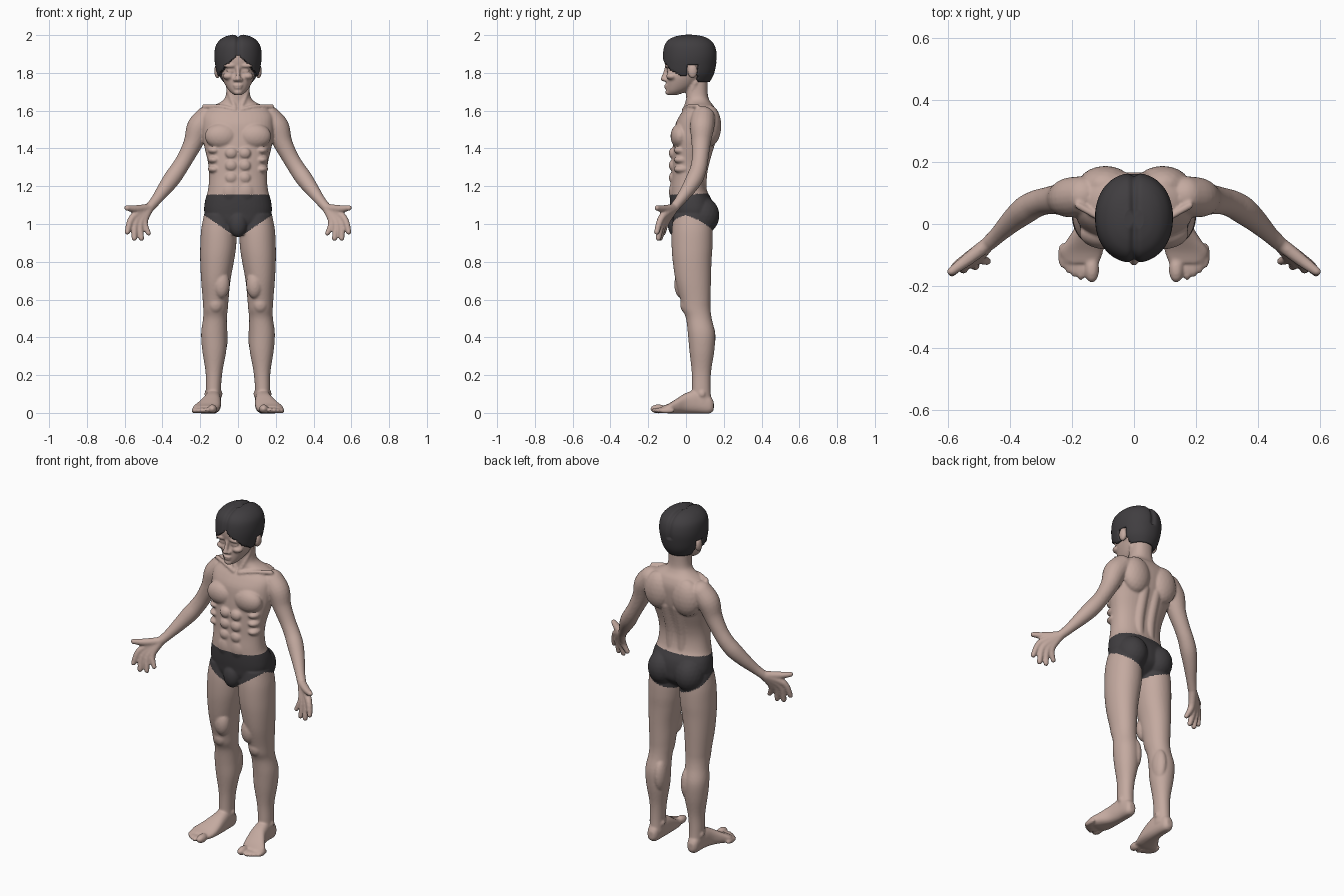
import bpy, bmesh, math
from mathutils import Vector, Matrix

default = bpy.data.objects.get("Cube")
if default:
    bpy.data.objects.remove(default, do_unlink=True)


def material(name, colour):
    mat = bpy.data.materials.new(name)
    mat.use_nodes = True
    mat.diffuse_color = (*colour, 1)
    mat.node_tree.nodes["Principled BSDF"].inputs["Base Color"].default_value = (*colour, 1)
    return mat


skin_colour = material("skin", (0.55, 0.40, 0.35))
dark_colour = material("charcoal", (0.052, 0.048, 0.052))


def smooth_rows(rows, steps):
    """Catmull-Rom interpolation between rows of numbers."""
    result = []
    last = len(rows) - 1
    for i in range(last):
        quad = rows[max(i - 1, 0)], rows[i], rows[i + 1], rows[min(i + 2, last)]
        for s in range(steps):
            t = s / steps
            result.append([
                b + t * (c - a + t * (2 * a - 5 * b + 4 * c - d + t * (3 * (b - c) + d - a))) / 2
                for a, b, c, d in zip(*quad)])
    result.append(list(rows[last]))
    return result


def bridge(bm, rings):
    """Join rings of points into a closed tube."""
    loops = [[bm.verts.new(p) for p in ring] for ring in rings]
    count = len(loops[0])
    for low, high in zip(loops, loops[1:]):
        for i in range(count):
            j = (i + 1) % count
            bm.faces.new((low[i], low[j], high[j], high[i]))
    bm.faces.new(loops[0][::-1])
    bm.faces.new(loops[-1])


def loft(bm, rows, power=2.0, along_y=False, segments=40, steps=5):
    """Rows are: position, side from, side to, depth from, depth to."""
    def bend(value):
        return math.copysign(abs(value) ** (2 / power), value)
    rings = []
    for pos, a0, a1, b0, b1 in smooth_rows(rows, steps):
        ring = []
        for i in range(segments):
            angle = math.tau * i / segments
            a = (a0 + a1) / 2 + (a1 - a0) / 2 * bend(math.cos(angle))
            b = (b0 + b1) / 2 + (b1 - b0) / 2 * bend(math.sin(angle))
            ring.append((a, pos, b) if along_y else (a, b, pos))
        rings.append(ring)
    bridge(bm, rings)


def centred(rows):
    """Expand: height, half width, front, back."""
    return [(z, -w, w, front, back) for z, w, front, back in rows]


def blob(bm, centre, radii):
    matrix = Matrix.Translation(centre) @ Matrix.Diagonal((*radii, 1))
    bmesh.ops.create_icosphere(bm, subdivisions=3, radius=1, matrix=matrix)


def limb(bm, rows, segments=20):
    """Rows are: x, y, z, radius; both ends are rounded."""
    rows = smooth_rows(rows, 5)
    points = [Vector(r[:3]) for r in rows]
    rings = []
    for i, (point, row) in enumerate(zip(points, rows)):
        tangent = (points[min(i + 1, len(points) - 1)] - points[max(i - 1, 0)]).normalized()
        u = tangent.cross(Vector((0, 1, 0))).normalized()
        v = tangent.cross(u)
        turn = [math.tau * k / segments for k in range(segments)]
        rings.append([point + row[3] * (u * math.cos(a) + v * math.sin(a)) for a in turn])
    bridge(bm, rings)
    for row in (rows[0], rows[-1]):
        blob(bm, row[:3], [row[3]] * 3)


def make_object(name, bm, *mats):
    bmesh.ops.recalc_face_normals(bm, faces=bm.faces)
    mesh = bpy.data.meshes.new(name)
    bm.to_mesh(mesh)
    bm.free()
    for mat in mats:
        mesh.materials.append(mat)
    obj = bpy.data.objects.new(name, mesh)
    bpy.context.collection.objects.link(obj)
    return obj


body = bmesh.new()

# Torso and neck
loft(body, centred([
    (0.94, .05, -.03, .07), (1.0, .15, -.07, .14), (1.06, .178, -.08, .15),
    (1.12, .175, -.085, .14), (1.18, .159, -.085, .11), (1.25, .153, -.078, .1),
    (1.32, .158, -.075, .11), (1.4, .176, -.07, .135), (1.46, .188, -.065, .155),
    (1.53, .19, -.055, .165), (1.58, .185, -.03, .165), (1.62, .145, -.002, .15),
    (1.65, .085, .002, .127), (1.69, .063, .0, .115), (1.8, .06, 0, .115)]), 2.3)

# Chest, stomach, back and hip muscles
blob(body, (.088, -.03, 1.465), (.088, .052, .068))
for z in (1.375, 1.31, 1.245):
    blob(body, (.036, -.07, z), (.032, .021, .03))
blob(body, (.04, -.065, 1.17), (.045, .025, .06))
for z in (1.39, 1.34, 1.29):
    blob(body, (.125, -.02, z), (.035, .045, .022))
blob(body, (.092, .125, 1.52), (.088, .062, .11))
limb(body, [(.036, .08, 1.14, .032), (.038, .082, 1.28, .032), (.04, .125, 1.45, .035)])
limb(body, [(.018, -.012, 1.605, .011), (.09, .01, 1.622, .01), (.18, .06, 1.622, .012)])
limb(body, [(.014, -.004, 1.61, .011), (.04, .02, 1.68, .013), (.055, .05, 1.75, .014)])
blob(body, (.088, .085, 1.045), (.085, .092, .1))
blob(body, (0, -.055, 1.0), (.05, .042, .07))

# Arm
limb(body, [
    (.165, .09, 1.56, .064), (.208, .085, 1.51, .064), (.237, .08, 1.43, .051),
    (.278, .075, 1.35, .044), (.315, .065, 1.29, .044), (.35, .045, 1.24, .045),
    (.39, .012, 1.185, .038), (.435, -.032, 1.125, .028), (.465, -.06, 1.09, .025)])

# Fingers run from the wrist through the palm to the tip
wrist = (.468, -.062, 1.085, .023)
for knuckle, tip, size in (
        ((.558, -.128, 1.035), (.586, -.155, .957), .0145),
        ((.54, -.123, 1.015), (.549, -.146, .925), .0148),
        ((.517, -.116, 1.008), (.511, -.136, .924), .0142),
        ((.496, -.105, 1.012), (.473, -.12, .95), .013)):
    limb(body, [wrist, (*knuckle, .019), (*tip, size)], 14)
limb(body, [wrist, (.54, -.118, 1.08, .02), (.588, -.153, 1.085, .0145)], 14)

# Leg
loft(body, [
    (1.05, .02, .18, -.065, .13), (.97, .008, .195, -.075, .14), (.88, .01, .2, -.076, .14),
    (.8, .022, .2, -.07, .135), (.7, .04, .195, -.055, .132), (.6, .05, .187, -.03, .13),
    (.55, .054, .184, -.02, .13), (.5, .059, .185, 0, .136), (.42, .059, .195, .01, .154),
    (.33, .062, .189, .018, .15), (.22, .082, .172, .03, .133), (.13, .09, .17, .032, .13),
    (.05, .09, .17, .03, .135)], 2.1)
blob(body, (.118, .005, .575), (.042, .036, .05))
blob(body, (.09, .105, .4), (.036, .052, .1))
blob(body, (.088, -.02, .68), (.045, .042, .075))
for x in (.098, .162):
    blob(body, (x, .085, .1), (.016, .02, .022))

# Foot and toes
loft(body, [
    (.147, .115, .15, .015, .06), (.125, .1, .165, -.003, .09), (.06, .092, .172, -.003, .12),
    (.0, .09, .185, -.003, .105), (-.05, .092, .215, -.003, .075),
    (-.09, .1, .24, -.003, .05), (-.125, .112, .225, .003, .036)], 2.5, along_y=True)
for x, y, size in ((.136, -.147, .024), (.171, -.14, .016), (.192, -.13, .016),
                   (.212, -.117, .015), (.23, -.101, .015)):
    blob(body, (x, y, size - .003), (size, .042, size))

# Head and ear
loft(body, centred([
    (1.682, .018, -.09, -.05), (1.7, .042, -.102, .0), (1.73, .064, -.104, .05),
    (1.77, .083, -.103, .09), (1.81, .094, -.098, .125), (1.85, .102, -.112, .14),
    (1.9, .104, -.112, .14), (1.94, .085, -.09, .11), (1.965, .045, -.04, .06)]), 2.1)
blob(body, (.108, .035, 1.81), (.018, .026, .04))

# Nose, brow, eyelid, cheek, lips and chin
limb(body, [(0, -.1, 1.84, .01), (0, -.11, 1.8, .011), (0, -.12, 1.768, .014)], 14)
blob(body, (.014, -.108, 1.764), (.012, .014, .01))
blob(body, (.042, -.094, 1.838), (.036, .02, .012))
blob(body, (.04, -.088, 1.81), (.022, .014, .011))
blob(body, (.05, -.075, 1.782), (.032, .03, .02))
blob(body, (0, -.103, 1.734), (.026, .013, .007))
blob(body, (0, -.102, 1.72), (.022, .013, .007))
blob(body, (0, -.092, 1.698), (.024, .018, .016))

# Mirror the parts and fuse them into one smooth body
source = make_object("body_parts", body)
mirror = source.modifiers.new("mirror", "MIRROR")
mirror.use_mirror_merge = False
fuse = source.modifiers.new("fuse", "REMESH")
fuse.mode = "VOXEL"
fuse.voxel_size = 0.006
soften = source.modifiers.new("soften", "SMOOTH")
soften.iterations = 4
graph = bpy.context.evaluated_depsgraph_get()
mesh = bpy.data.meshes.new_from_object(source.evaluated_get(graph))
mesh.name = "body"
bpy.data.objects.remove(source, do_unlink=True)
figure = bpy.data.objects.new("body", mesh)
bpy.context.collection.objects.link(figure)
mesh.materials.clear()
mesh.materials.append(skin_colour)
mesh.materials.append(dark_colour)

# Swimming trunks: bounded by the waist and a slanted leg opening
for face in mesh.polygons:
    x, y, z = face.center
    backness = min(max(y / .15, 0), 1)
    hem = .925 + abs(x) * (.68 - .36 * backness)
    face.material_index = int(abs(x) < .25 and hem < z < 1.155 + .01 * backness)
    face.use_smooth = True


def hairline(x, y):
    """Lowest height of the hair around the head."""
    if y < -.03:
        return max(1.895 - .8 * abs(x), 1.825) - max(y + .1, 0) * .5
    if y < .004:
        return 1.785
    return 1.845 if y < .062 else 1.752


# Hair with a centre parting
hair = bmesh.new()
loft(hair, centred([
    (1.735, .075, -.1, .115), (1.79, .108, -.118, .146), (1.85, .122, -.124, .16),
    (1.9, .125, -.124, .164), (1.945, .117, -.116, .154), (1.975, .095, -.095, .13),
    (1.993, .065, -.06, .095), (2.002, .03, -.02, .05)]), 2.15, segments=96, steps=8)
bmesh.ops.poke(hair, faces=[f for f in hair.faces if len(f.verts) > 4])
for vert in hair.verts:
    parting = .012 * math.exp(-(vert.co.x / .012) ** 2)
    if vert.co.z > 1.86:
        inward = (Vector((0, .02, 1.87)) - vert.co).normalized()
        vert.co += inward * parting
below = [f for f in hair.faces
         if f.calc_center_median().z < hairline(*f.calc_center_median().xy)]
bmesh.ops.delete(hair, geom=below, context="FACES")
hair_object = make_object("hair", hair, dark_colour)
for face in hair_object.data.polygons:
    face.use_smooth = True
shell = hair_object.modifiers.new("shell", "SOLIDIFY")
shell.thickness = 0.018
shell.offset = -1
